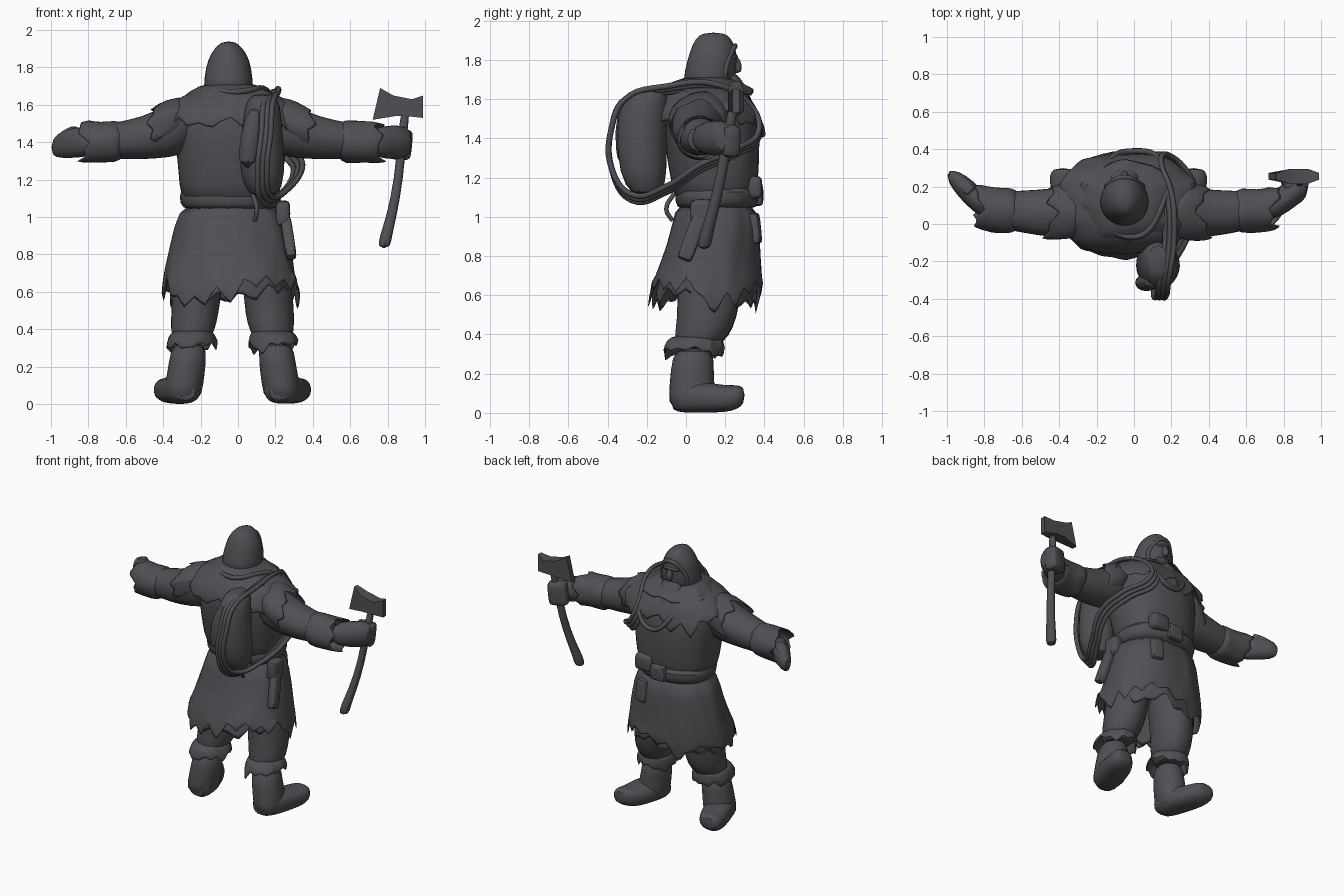
import bpy, bmesh, math, random
from mathutils import Vector

random.seed(7)
default_cube = bpy.data.objects.get("Cube")
if default_cube:
    bpy.data.objects.remove(default_cube, do_unlink=True)

charcoal = bpy.data.materials.new("charcoal")
charcoal.use_nodes = True
colour = (.08, .08, .09, 1)
charcoal.diffuse_color = colour
charcoal.node_tree.nodes["Principled BSDF"].inputs["Base Color"].default_value = colour
charcoal.node_tree.nodes["Principled BSDF"].inputs["Roughness"].default_value = .8
parts = []
MIDDLE = -.04


def finish(name, data):
    part = bpy.data.objects.new(name, data)
    bpy.context.collection.objects.link(part)
    data.materials.append(charcoal)
    parts.append(part)
    return part


def loft(name, rings, axis="z", sides=16, jag=0, lumps=.03, boxy=1):
    """Skin oval rings (x, y, z, radius, radius); a jagged last ring stays open like torn cloth."""
    mesh = bmesh.new()
    first, second = {"x": ((0, 1, 0), (0, 0, 1)), "y": ((1, 0, 0), (0, 0, 1)),
                     "z": ((1, 0, 0), (0, 1, 0))}[axis]
    first, second = Vector(first), Vector(second)
    flow = Vector(rings[-1][:3]) - Vector(rings[-2][:3])
    flow.normalize()
    loops = []
    for ring in rings:
        loop = []
        for step in range(sides):
            angle = math.tau * step / sides
            across, along = [math.copysign(abs(part) ** boxy, part)
                             for part in (math.cos(angle), math.sin(angle))]
            swell = 1 + random.uniform(-lumps, lumps)
            spot = Vector(ring[:3]) + swell * (first * ring[3] * across + second * ring[4] * along)
            if jag and ring is rings[-1]:
                spot += flow * jag * ((step % 2) - .5 + random.uniform(-.5, .5))
            loop.append(mesh.verts.new(spot))
        loops.append(loop)
    for upper, lower in zip(loops, loops[1:]):
        for step in range(sides):
            after = (step + 1) % sides
            mesh.faces.new((upper[step], upper[after], lower[after], lower[step]))
    mesh.faces.new(loops[0])
    if not jag:
        mesh.faces.new(loops[-1])
    bmesh.ops.recalc_face_normals(mesh, faces=mesh.faces)
    data = bpy.data.meshes.new(name)
    mesh.to_mesh(data)
    mesh.free()
    part = finish(name, data)
    if jag:
        part.modifiers.new("cloth", "SOLIDIFY").thickness = .012
    part.modifiers.new("soften", "SUBSURF").levels = 1


def cord(name, points, radius, closed=False):
    data = bpy.data.curves.new(name, "CURVE")
    data.dimensions = "3D"
    data.bevel_depth = radius
    data.bevel_resolution = 2
    data.resolution_u = 6
    data.use_fill_caps = True
    line = data.splines.new("BEZIER")
    line.bezier_points.add(len(points) - 1)
    line.use_cyclic_u = closed
    for knot, point in zip(line.bezier_points, points):
        knot.co = point
        knot.handle_left_type = knot.handle_right_type = "AUTO"
    finish(name, data)


def lump(name, place, size, turn=(0, 0, 0)):
    """Soft rounded block for pouches, fingers and similar parts."""
    mesh = bmesh.new()
    bmesh.ops.create_cube(mesh, size=1)
    bmesh.ops.scale(mesh, vec=size, verts=mesh.verts)
    bmesh.ops.bevel(mesh, geom=mesh.edges[:], offset=min(size) * .3, segments=2,
                    profile=.5, affect="EDGES")
    data = bpy.data.meshes.new(name)
    mesh.to_mesh(data)
    mesh.free()
    part = finish(name, data)
    part.location, part.rotation_euler = place, turn
    part.modifiers.new("soften", "SUBSURF").levels = 1


# Coat body, belt and torn skirt
loft("coat_body", [(MIDDLE, .11, 1.68, .14, .13), (MIDDLE, .12, 1.6, .29, .22),
                   (MIDDLE, .13, 1.45, .31, .25), (MIDDLE, .14, 1.3, .295, .24),
                   (MIDDLE, .145, 1.18, .275, .225), (MIDDLE, .155, 1.04, .27, .205)],
     lumps=.04, boxy=.85)
loft("belt", [(MIDDLE, .155, 1.17, .25, .2), (MIDDLE, .16, 1.13, .28, .225),
              (MIDDLE, .16, 1.07, .275, .22), (MIDDLE, .155, 1.03, .25, .2)], lumps=.025, boxy=.85)
loft("outer_skirt", [(MIDDLE, .155, 1.1, .26, .2), (MIDDLE, .155, .95, .295, .22),
                     (MIDDLE, .13, .78, .335, .255), (MIDDLE, .11, .69, .35, .28),
                     (MIDDLE, .1, .6, .375, .295)], sides=36, jag=.18, lumps=.045, boxy=.9)
loft("under_skirt", [(MIDDLE, .14, 1, .25, .19), (MIDDLE, .12, .75, .31, .24),
                     (MIDDLE, .1, .57, .33, .265)], sides=28, jag=.13, lumps=.04)

# Ragged shoulder mantle in two layers
loft("mantle", [(MIDDLE, .1, 1.69, .13, .13), (MIDDLE, .1, 1.65, .27, .2),
                (MIDDLE, .105, 1.57, .37, .25), (MIDDLE, .11, 1.47, .39, .275)],
     sides=32, jag=.16, lumps=.04, boxy=.85)
loft("neck_fur", [(MIDDLE, .11, 1.72, .12, .12), (MIDDLE, .11, 1.68, .21, .18),
                  (MIDDLE, .11, 1.62, .29, .23)], sides=24, jag=.08, lumps=.08)

# Hooded head, face and beard
HEAD = -.05
loft("hood", [(HEAD, .14, 1.94, .03, .05), (HEAD, .14, 1.91, .075, .095),
              (HEAD, .14, 1.84, .115, .125), (HEAD, .125, 1.75, .13, .135),
              (HEAD, .11, 1.63, .145, .14)], lumps=.02)
cord("hood_rim", [(HEAD, .25, 1.87), (HEAD - .08, .215, 1.8), (HEAD - .09, .2, 1.71),
                  (HEAD, .24, 1.65), (HEAD + .09, .2, 1.71), (HEAD + .08, .215, 1.8)], .014, True)
loft("nose", [(HEAD, .24, 1.83, .02, .02), (HEAD, .265, 1.77, .025, .03),
              (HEAD, .26, 1.73, .02, .02)], sides=8)
loft("brow", [(HEAD - .07, .23, 1.81, .02, .015), (HEAD, .25, 1.82, .025, .02),
              (HEAD + .07, .23, 1.81, .02, .015)], "x", sides=8)
loft("beard", [(HEAD, .22, 1.74, .07, .04), (HEAD, .25, 1.66, .09, .06),
               (HEAD, .29, 1.56, .08, .06), (HEAD, .35, 1.45, .03, .03)], sides=12, lumps=.08)

for side, label in ((-1, "right"), (1, "left")):
    # Sleeves and ragged forearm wraps
    def arm(reach):
        return MIDDLE + side * reach
    loft(label + "_sleeve", [(arm(.2), .07, 1.5, .13, .16), (arm(.33), .06, 1.46, .14, .145),
                             (arm(.48), .06, 1.42, .125, .115), (arm(.62), .07, 1.41, .11, .1),
                             (arm(.77), .08, 1.39, .08, .08)], "x", lumps=.04)
    loft(label + "_arm_wrap", [(arm(.57), .07, 1.41, .1, .09), (arm(.61), .07, 1.4, .125, .12),
                               (arm(.7), .07, 1.4, .12, .11), (arm(.8), .09, 1.4, .125, .12)],
         "x", jag=.07, lumps=.08)
    loft(label + "_shoulder_fur", [(arm(.22), .08, 1.54, .15, .12), (arm(.33), .07, 1.5, .16, .13),
                                   (arm(.41), .06, 1.47, .15, .13)], "x", jag=.12, lumps=.07)

    # Baggy trousers, fur cuffs and turned-out boots
    def leg(reach):
        return MIDDLE + .01 + side * reach
    loft(label + "_trouser", [(leg(.15), .12, .85, .13, .16), (leg(.19), .12, .62, .135, .165),
                              (leg(.2), .11, .48, .13, .155), (leg(.21), .08, .39, .12, .14),
                              (leg(.22), .05, .32, .09, .1)], lumps=.05)
    loft(label + "_leg_cuff", [(leg(.21), .05, .4, .1, .11), (leg(.22), .05, .37, .125, .15),
                               (leg(.22), .04, .3, .14, .16)], sides=22, jag=.07, lumps=.07)
    loft(label + "_boot_shaft", [(leg(.23), .04, .34, .095, .105), (leg(.24), .03, .22, .1, .11),
                                 (leg(.26), .03, .1, .105, .12), (leg(.27), .03, .01, .1, .12)])
    loft(label + "_boot_foot", [(leg(.25), -.08, .07, .06, .06), (leg(.26), -.01, .08, .1, .08),
                                (leg(.29), .1, .08, .105, .08), (leg(.32), .2, .07, .1, .068),
                                (leg(.34), .26, .08, .085, .065), (leg(.35), .3, .09, .05, .04)],
         "y", lumps=.02, boxy=.8)

# Open mitten on the right, gripping fist on the left
loft("open_hand", [(-.78, .08, 1.4, .07, .08), (-.86, .15, 1.4, .09, .09),
                   (-.94, .215, 1.39, .075, .08), (-1, .26, 1.37, .03, .05)], "x", sides=10)
lump("thumb", (-.9, .2, 1.44), (.11, .07, .07), (0, -.4, -.7))
loft("gripping_wrist", [(.7, .09, 1.4, .08, .08), (.79, .12, 1.4, .085, .09),
                        (.86, .18, 1.4, .09, .1), (.935, .2, 1.4, .06, .07)], "x", sides=10)
lump("folded_fingers", (.86, .22, 1.39), (.14, .1, .17), (0, .1, .3))

# Axe with curved handle and flared head
loft("axe_handle", [(.9, .25, 1.6, .026, .028), (.88, .22, 1.45, .026, .028),
                    (.86, .18, 1.2, .026, .03), (.82, .13, 1, .03, .032),
                    (.79, .1, .9, .036, .038), (.78, .09, .83, .038, .042)], sides=8, lumps=0)
outline = [(.76, 1.69), (.83, 1.65), (.93, 1.63), (.99, 1.65), (.99, 1.53), (.9, 1.54),
           (.84, 1.54), (.72, 1.52)]
blade = bmesh.new()
rows = []
for face_side in (-1, 1):
    rows.append([blade.verts.new((x, .255 + face_side * (.04 if .8 < x < .98 else .018), z))
                 for x, z in outline])
blade.faces.new(rows[0])
blade.faces.new(reversed(rows[1]))
for step in range(len(outline)):
    after = (step + 1) % len(outline)
    blade.faces.new((rows[0][step], rows[1][step], rows[1][after], rows[0][after]))
bmesh.ops.recalc_face_normals(blade, faces=blade.faces)
blade_data = bpy.data.meshes.new("axe_head")
blade.to_mesh(blade_data)
blade.free()
finish("axe_head", blade_data)

# Pack, rolled bundle and rope coil slung round the left shoulder
loft("pack", [(.13, -.18, 1.66, .06, .08), (.13, -.21, 1.61, .1, .13), (.125, -.23, 1.42, .12, .13),
              (.13, -.22, 1.22, .13, .13), (.14, -.2, 1.1, .08, .08)], sides=12, lumps=.05)
loft("rolled_bundle", [(.1, -.3, 1.6, .04, .04), (.07, -.32, 1.45, .065, .05),
                       (.05, -.31, 1.25, .06, .05)], sides=8)
coil = [(.15, -.38, 1.45), (.16, -.31, 1.6), (.19, -.1, 1.65), (.18, .15, 1.66),
        (.12, .34, 1.54), (.16, .37, 1.42), (.28, .25, 1.33), (.32, .07, 1.25),
        (.25, -.1, 1.14), (.15, -.28, 1.1), (.13, -.38, 1.25)]
for strand in (-1, 0, 1):
    cord("rope_strand", [(x + strand * .024, y, z + strand * .015 * (y > -.3)) for x, y, z in coil],
         .015, True)
cord("neck_rope", [(-.2, .1, 1.66), (-.14, .33, 1.54), (0, .39, 1.42), (.14, .34, 1.53),
                   (.15, .1, 1.68), (0, -.07, 1.67)], .016, True)

# Belt buckle, pouches and sheath
lump("buckle", (MIDDLE, .365, 1.11), (.12, .06, .11))
lump("belt_bag", (.08, .345, 1.15), (.14, .09, .12))
lump("side_pouch", (.24, .08, 1.02), (.08, .12, .14))
lump("sheath", (.27, .03, .89), (.06, .08, .24), (-.35, -.15, 0))
lump("hanging_pouch", (.1, .35, .94), (.09, .06, .16), (.1, 0, -.2))
cord("belt_thong", [(.08, -.06, 1.12), (.1, -.1, 1.04), (.09, -.07, .98)], .012)

# Smooth shading with crisp folds
bpy.ops.object.select_all(action="DESELECT")
for part in parts:
    if part.type == "MESH":
        part.select_set(True)
        bpy.context.view_layer.objects.active = part
bpy.ops.object.shade_smooth_by_angle(angle=math.radians(45))
